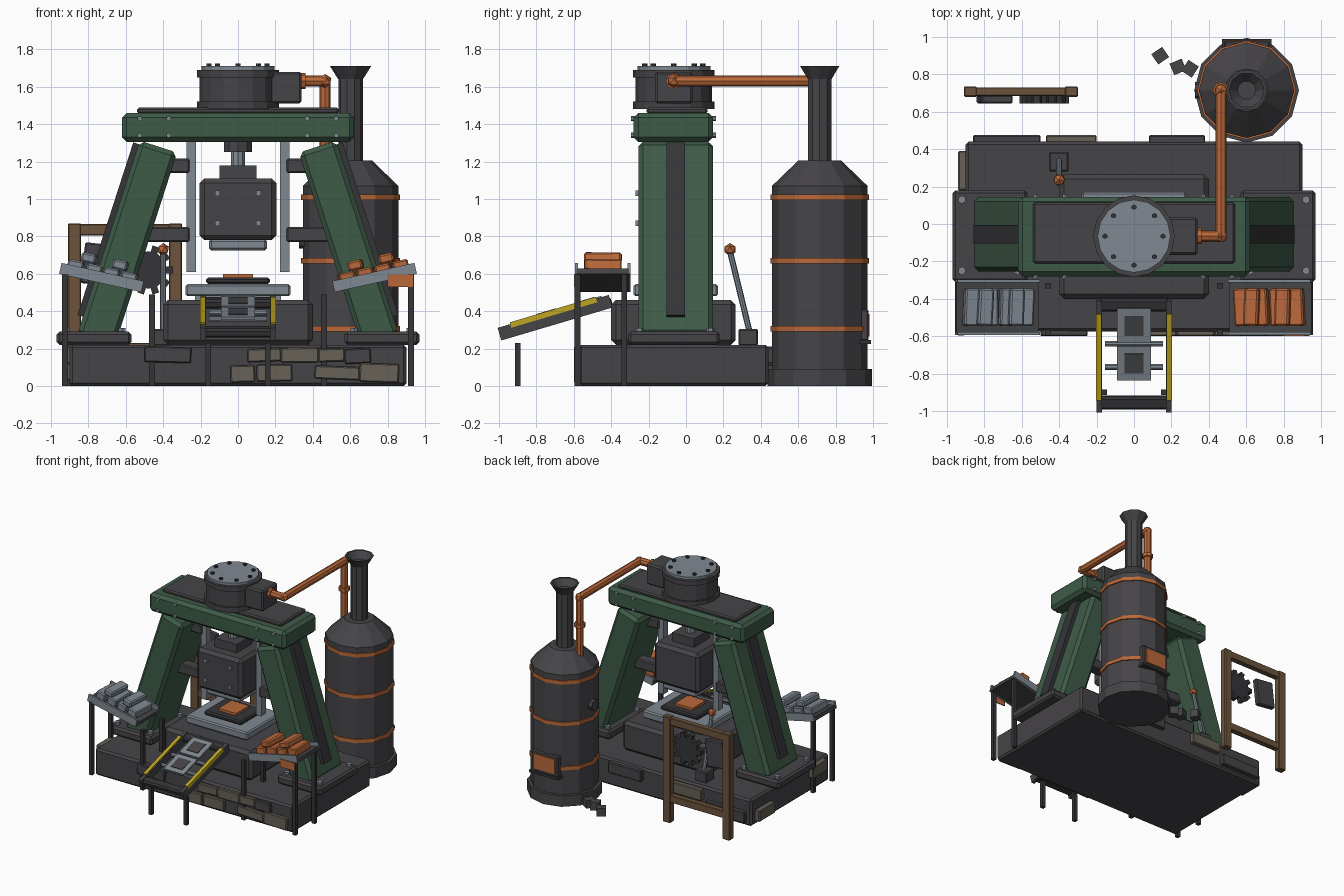
import bpy, bmesh, math, random
from mathutils import Matrix, Vector

random.seed(4)
cube = bpy.data.objects.get("Cube")
if cube:
    bpy.data.objects.remove(cube)


def material(name, *rgb):
    mat = bpy.data.materials.new(name)
    mat.use_nodes = True
    mat.diffuse_color = (*rgb, 1)
    mat.node_tree.nodes["Principled BSDF"].inputs["Base Color"].default_value = (*rgb, 1)
    return mat


iron = material("charcoal iron", .06, .057, .063)
dark = material("dark iron", .036, .034, .038)
green = material("machine green", .048, .105, .064)
steel = material("pale steel", .215, .25, .285)
copper = material("copper", .49, .14, .042)
yellow = material("safety yellow", .52, .38, .015)
wood = material("brown wood", .15, .088, .045)
stone = material("brown stone", .135, .12, .096)
WORLD = Matrix.Identity(4)


def finish(name, bm, mat, matrix, bevel=0):
    bmesh.ops.recalc_face_normals(bm, faces=bm.faces)
    mesh = bpy.data.meshes.new(name)
    bm.to_mesh(mesh)
    bm.free()
    mesh.materials.append(mat)
    obj = bpy.data.objects.new(name, mesh)
    bpy.context.collection.objects.link(obj)
    obj.matrix_world = matrix
    if bevel:
        mod = obj.modifiers.new("chamfer", "BEVEL")
        mod.width, mod.segments = bevel, 1
    return obj


def box(name, xs, ys, zs, mat, bevel=0, frame=WORLD, turn=WORLD):
    """Box spanning three ranges inside a frame, optionally turned on its centre."""
    bm = bmesh.new()
    bmesh.ops.create_cube(bm, size=1)
    spans = (xs, ys, zs)
    bmesh.ops.scale(bm, vec=[abs(b - a) for a, b in spans], verts=bm.verts)
    centre = Vector([(a + b) / 2 for a, b in spans])
    return finish(name, bm, mat, frame @ Matrix.Translation(centre) @ turn, bevel)


def side(s, a, b):
    return tuple(sorted((s * a, s * b)))


def rod(name, start, end, radius, mat, sides=8, frame=WORLD):
    start, end = Vector(start), Vector(end)
    bm = bmesh.new()
    bmesh.ops.create_cone(bm, cap_ends=True, segments=sides, radius1=radius,
                          radius2=radius, depth=(end - start).length)
    turn = (end - start).to_track_quat('Z', 'Y').to_matrix().to_4x4()
    return finish(name, bm, mat, frame @ Matrix.Translation((start + end) / 2) @ turn)


def ball(name, at, radius, mat):
    bm = bmesh.new()
    bmesh.ops.create_icosphere(bm, subdivisions=1, radius=radius)
    return finish(name, bm, mat, Matrix.Translation(at))


def lathe(name, profile, x, y, mat, sides):
    bm = bmesh.new()
    verts = [bm.verts.new((r, 0, z)) for r, z in profile]
    edges = [bm.edges.new(pair) for pair in zip(verts, verts[1:])]
    bmesh.ops.spin(bm, geom=verts + edges, cent=(0, 0, 0), axis=(0, 0, 1),
                   angle=math.tau, steps=sides, use_duplicate=False)
    bmesh.ops.remove_doubles(bm, verts=bm.verts, dist=.0005)
    return finish(name, bm, mat, Matrix.Translation((x, y, 0)))


def tilt(x, y, z, degrees, axis):
    return Matrix.Translation((x, y, z)) @ Matrix.Rotation(math.radians(degrees), 4, axis)


# Base slab with facing stones
box("base_slab", (-.9, .9), (-.575, .44), (0, .22), iron, .015)
for x0, x1, z0, z1, mat in [(-.04, .09, .02, .11, stone), (.05, .23, .13, .2, stone),
                            (.23, .43, .125, .205, stone), (.43, .57, .13, .2, stone),
                            (.57, .71, .12, .2, iron), (.1, .29, .025, .115, stone),
                            (.41, .65, .035, .105, stone), (.65, .86, .02, .12, stone),
                            (-.5, -.25, .125, .21, iron)]:
    box("front_stone", (x0, x1), (-.6, -.56), (z0, z1), mat, .006,
        turn=Matrix.Rotation(random.uniform(-.05, .05), 4, 'Y'))
for x0, x1, z0, mat in [(-.86, -.5, .03, iron), (-.47, -.2, .11, stone), (.08, .38, .12, iron)]:
    box("back_stone", (x0, x1), (.43, .475), (z0, z0 + .09), mat, .006)
for y0, y1, z0 in [(.18, .39, .03), (-.5, -.31, .12)]:
    box("side_stone", (-.94, -.89), (y0, y1), (z0, z0 + .09), stone, .006)

# Anvil block, die plates and hot workpiece
box("anvil_block", (-.4, .4), (-.4, .265), (.22, .46), iron, .025)
box("anvil_plate", (-.28, .28), (-.28, .17), (.48, .545), steel, .01)
box("anvil_riser", (-.23, .23), (-.24, .13), (.45, .49), steel)
box("lower_die", (-.17, .17), (-.2, .09), (.545, .58), dark, .01)
box("workpiece", (-.08, .08), (-.14, .03), (.58, .6), copper)

# Sloping frame legs, foot plates, guide rails and brackets, mirrored
for s in (-1, 1):
    box("foot_plate", side(s, .57, .97), (-.31, .18), (.22, .29), iron, .015)
    for x in (.62, .92):
        for y in (-.25, .13):
            rod("foot_bolt", (s * x, y, .28), (s * x, y, .31), .022, steel, 6)
    leg = tilt(s * .585, -.055, .785, -s * 17.9, 'Y')
    box("frame_leg", (-.105, .105), (-.2, .2), (-.57, .52), green, .025, leg)
    box("leg_strip", side(s, .09, .135), (-.05, .05), (-.47, .5), dark, 0, leg)
    box("guide_rail", side(s, .225, .275), (-.09, -.03), (.61, 1.31), steel)
    box("lower_bracket", side(s, .26, .55), (-.1, -.01), (.77, .85), iron, .008)
    box("upper_bracket", side(s, .26, .42), (-.1, -.01), (1.14, 1.215), iron, .008)

# Crown beam
box("crown_beam", (-.62, .62), (-.28, .145), (1.305, 1.46), green, .025)
box("crown_plate", (-.54, .54), (-.21, .115), (1.455, 1.488), iron, .01)
for x in (-.525, -.37, .37, .525):
    for z in (1.34, 1.43):
        for y in (-.28, .145):
            rod("beam_bolt", (x, y - .015, z), (x, y + .015, z), .014, steel, 6)

# Hammer ram
box("ram", (-.205, .205), (-.255, .135), (.78, 1.11), iron, .025)
box("upper_die", (-.155, .155), (-.2, .09), (.725, .785), steel, .012)
box("ram_neck", (-.1, .1), (-.16, .04), (1.1, 1.18), iron)
rod("piston_rod", (0, -.06, 1.17), (0, -.06, 1.3), .04, steel, 10)
rod("gland", (0, -.06, 1.25), (0, -.06, 1.31), .08, iron, 10)
for x in (-.11, .11):
    for z in (.87, 1.03):
        box("ram_bolt", (x - .014, x + .014), (-.27, -.25), (z - .014, z + .014), steel)

# Steam cylinder, its cap and valve chest
lathe("steam_cylinder", [(0, 1.48), (.218, 1.48), (.218, 1.52), (.205, 1.52), (.205, 1.65),
                         (.218, 1.65), (.218, 1.69), (0, 1.69)], 0, -.065, iron, 16)
rod("cylinder_cap", (0, -.065, 1.68), (0, -.065, 1.71), .195, steel, 16)
for i in range(8):
    a = i * math.tau / 8
    x, y = .155 * math.cos(a), .155 * math.sin(a) - .065
    rod("cap_bolt", (x, y, 1.7), (x, y, 1.725), .014, dark, 6)
box("valve_chest", (.17, .34), (-.165, .035), (1.51, 1.68), iron, .012)

# Copper steam pipe
path = [(.33, -.065, 1.63), (.465, -.065, 1.63), (.465, .715, 1.63), (.465, .715, 1.1)]
for a, b in zip(path, path[1:]):
    rod("steam_pipe", a, b, .03, copper)
for p in path[1:3]:
    ball("pipe_elbow", p, .038, copper)
rod("pipe_flange", path[0], (.36, -.065, 1.63), .043, copper)
rod("pipe_collar", (.465, .715, 1.39), (.465, .715, 1.42), .043, copper)

# Boiler with chimney, bands, fire door and gauge
bx, by = .602, .715
lathe("boiler", [(0, 0), (.28, 0), (.28, .09), (.255, .09), (.255, 1.07), (.115, 1.205),
                 (0, 1.205)], bx, by, iron, 12)
lathe("chimney", [(.066, 1.19), (.066, 1.64), (.11, 1.71), (.095, 1.71), (.05, 1.66), (0, 1.66)],
      bx, by, iron, 10)
for z in (.305, .67, 1.01):
    rod("boiler_band", (bx, by, z - .015), (bx, by, z + .015), .264, copper, 12)
box("fire_door_frame", (.48, .725), (.92, .975), (.24, .41), iron, .008)
box("fire_door", (.51, .695), (.96, .982), (.265, .385), copper)
box("door_shelf", (.47, .735), (.93, .99), (.225, .245), dark)
rod("gauge", (.37, by, .78), (.325, by, .78), .045, iron, 8)
for x, y, turn in [(.14, .9, .6), (.235, .84, .4), (.3, .83, 1)]:
    box("coal_lump", (x - .035, x + .035), (y - .033, y + .033), (0, .065), iron,
        turn=Matrix.Rotation(turn, 4, 'Z'))

# Control lever
box("lever_base", (-.455, -.35), (.28, .385), (.215, .305), iron, .008)
rod("lever", (-.4, .34, .29), (-.4, .235, .72), .016, steel)
ball("lever_knob", (-.4, .235, .73), .034, copper)

# Wooden rack with hanging gear and plate
for x in (-.875, -.335):
    box("rack_post", (x - .035, x + .035), (.68, .735), (0, .87), wood, .006)
for z in (.2, .835):
    box("rack_rail", (-.87, -.34), (.685, .73), (z - .03, z + .03), wood, .004)
rod("gear", (-.48, .645, .62), (-.48, .685, .62), .1, dark, 12)
for i in range(10):
    spoke = tilt(-.48, .665, .62, i * 36, 'Y')
    box("gear_tooth", (.08, .132), (-.02, .02), (-.018, .018), dark, 0, spoke)
box("hanging_plate", (-.83, -.66), (.645, .69), (.54, .76), iron, .008,
    turn=Matrix.Rotation(.12, 4, 'Y'))

# Tilted trays with ingots on slim legs, mirrored
for s, metal in ((-1, steel), (1, copper)):
    tray = tilt(s * .73, -.445, .58, -s * 12.5, 'Y')
    box("tray_floor", (-.225, .225), (-.14, .14), (-.03, 0), iron, 0, tray)
    for y in (-.14, .14):
        box("tray_edge", (-.225, .225), (y - .008, y + .008), (-.03, .03), steel, 0, tray)
    for i in range(4):
        u = (i - 1.5) * .098
        box("ingot", (u - .042, u + .042), (-.1, .1), (0, .06), metal, .008, tray,
            Matrix.Rotation(random.uniform(-.07, .07), 4, 'Z'))
    for u in (-.085, .085):
        box("stacked_ingot", (u - .04, u + .04), (-.1, .1), (.06, .112), metal, .01, tray,
            Matrix.Rotation(random.uniform(-.07, .07), 4, 'Z'))
    for x, top in ((.925, .6), (.46, .49)):
        for y in (-.58, -.33):
            box("tray_leg", side(s, x - .015, x + .015), (y - .015, y + .015), (0, top), dark)
box("tray_tag", (.8, .935), (-.6, -.592), (.53, .595), copper)

# Open sloping chute with yellow rails and part blanks
chute = tilt(0, -.7, .365, 16.5, 'X')
for s in (-1, 1):
    box("chute_side", side(s, .172, .2), (-.31, .31), (-.035, .035), iron, 0, chute)
    box("chute_rail", side(s, .174, .202), (-.24, .24), (.015, .045), yellow, 0, chute)
    box("chute_leg", side(s, .145, .175), (-.915, -.885), (0, .23), dark)
for v in (-.265, .28):
    box("chute_crossbar", (-.19, .19), (v - .035, v + .035), (-.025, .025), dark, .012, chute)
for v in (-.065, .065):
    rod("chute_roller", (-.155, v, .01), (.155, v, .01), .016, steel, 8, chute)
for v in (-.035, .175):
    box("part_blank", (-.09, .09), (v - .095, v + .095), (.026, .042), steel, 0, chute)
    box("blank_centre", (-.052, .052), (v - .055, v + .055), (.04, .047), iron, 0, chute)
